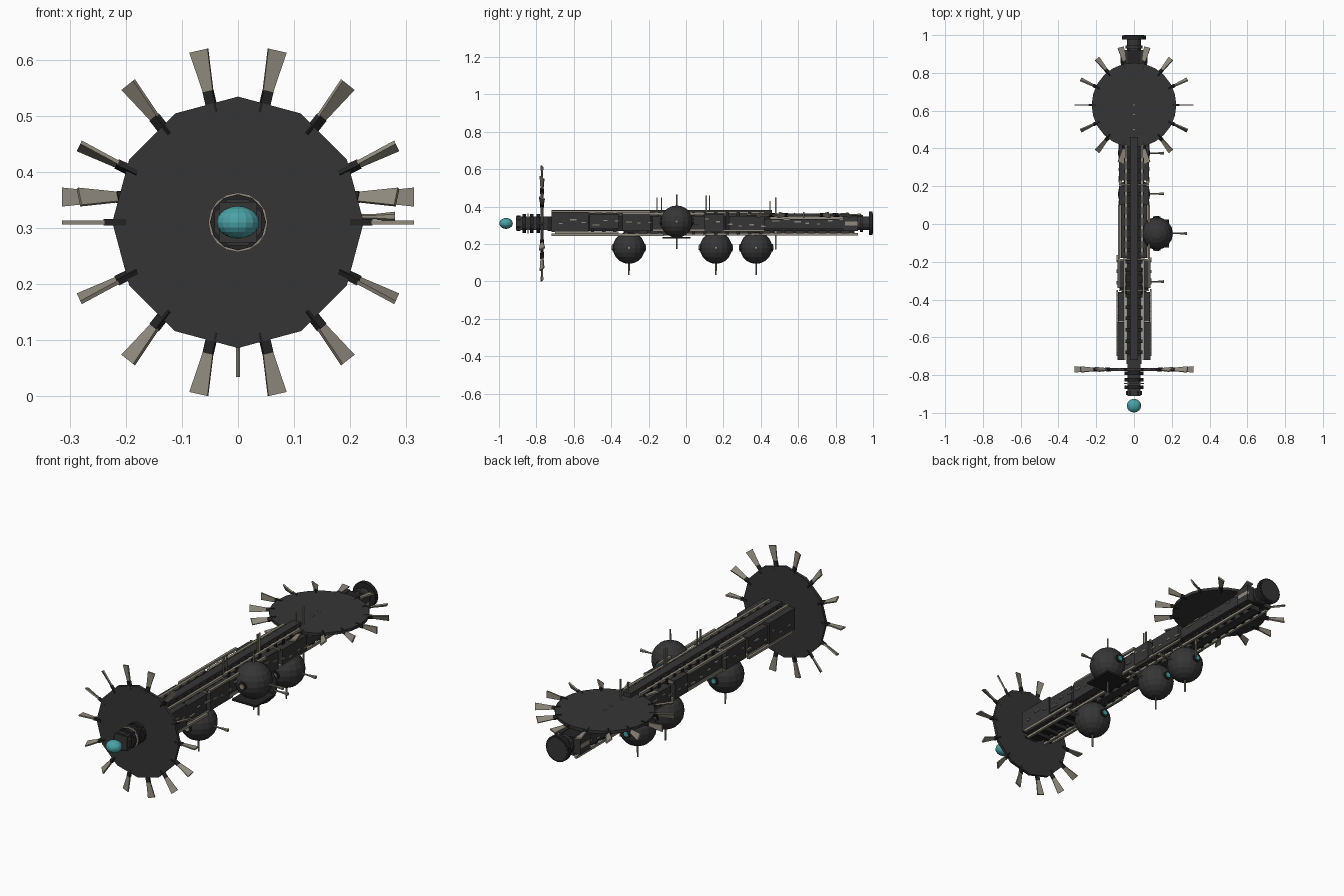
import bpy, bmesh, math, random
from mathutils import Matrix, Vector

if "Cube" in bpy.data.objects:
    bpy.data.objects.remove(bpy.data.objects["Cube"])

random.seed(4)
CZ = 0.31  # height of the spine axis


def material(name, rgb):
    m = bpy.data.materials.new(name)
    m.diffuse_color = (*rgb, 1)
    m.use_nodes = True
    m.node_tree.nodes["Principled BSDF"].inputs["Base Color"].default_value = m.diffuse_color
    return m


HULL = material("charcoal hull", (0.036, 0.036, 0.037))
DARK = material("black hull", (0.017, 0.017, 0.018))
BEIGE = material("warm grey metal", (0.28, 0.255, 0.21))
TEAL = material("teal glass", (0.07, 0.36, 0.38))


class Part:
    """Collects primitives into one named object."""

    def __init__(self, name, mat):
        self.name, self.mat, self.bm = name, mat, bmesh.new()

    def box(self, x0, x1, y0, y1, z0, z1):
        c = Vector(((x0 + x1) / 2, (y0 + y1) / 2, (z0 + z1) / 2))
        s = Matrix.Diagonal((x1 - x0, y1 - y0, z1 - z0, 1))
        bmesh.ops.create_cube(self.bm, size=1, matrix=Matrix.Translation(c) @ s)
        return self

    def rod(self, a, b, r0, r1=None, n=12, spin=0):
        a, b = Vector(a), Vector(b)
        q = (b - a).to_track_quat('Z', 'Y').to_matrix().to_4x4()
        m = Matrix.Translation((a + b) / 2) @ q @ Matrix.Rotation(spin, 4, 'Z')
        bmesh.ops.create_cone(self.bm, cap_ends=True, segments=n, radius1=r0,
                              radius2=r0 if r1 is None else r1, depth=(b - a).length, matrix=m)
        return self

    def ball(self, c, scale, u=16, v=10):
        bmesh.ops.create_uvsphere(self.bm, u_segments=u, v_segments=v, radius=1,
                                  matrix=Matrix.Translation(c) @ Matrix.Diagonal((*scale, 1)))
        return self

    def wedge(self, m, r0, r1, w0, w1, t):
        # tapered paddle along local z, wide in local x
        vs = [self.bm.verts.new(m @ Vector((sx * w, sy * t, r)))
              for r, w in ((r0, w0), (r1, w1)) for sx, sy in ((-1, -1), (1, -1), (1, 1), (-1, 1))]
        for f in ((3, 2, 1, 0), (4, 5, 6, 7), (0, 1, 5, 4), (1, 2, 6, 5), (2, 3, 7, 6), (3, 0, 4, 7)):
            self.bm.faces.new([vs[i] for i in f])

    def done(self):
        bmesh.ops.recalc_face_normals(self.bm, faces=self.bm.faces)
        me = bpy.data.meshes.new(self.name)
        self.bm.to_mesh(me)
        self.bm.free()
        me.materials.append(self.mat)
        ob = bpy.data.objects.new(self.name, me)
        bpy.context.collection.objects.link(ob)
        return ob


# Two paddle wheels: one upright at the front, one lying flat at the rear
def wheel(name, frame, twist, sides):
    disc = Part(name + "_disc", HULL)
    h = frame @ Vector((0, 0.007, 0)), frame @ Vector((0, -0.007, 0))
    disc.rod(h[0], h[1], 0.224, n=sides)
    disc.done()
    stems, blades = Part(name + "_stems", DARK), Part(name + "_blades", BEIGE)
    for k in range(14):
        a = math.pi / 2 + k * math.tau / 14
        m = frame @ Matrix.Rotation(a, 4, 'Y') @ Matrix.Rotation(a * twist, 4, 'Z')
        stems.wedge(m, 0.20, 0.24, 0.009, 0.009, 0.006)
        blades.wedge(m, 0.238, 0.314, 0.009, 0.017, 0.0035)
    stems.done()
    blades.done()


wheel("front_wheel", Matrix.Translation((0, -0.77, CZ)), 1, 12)
wheel("rear_wheel", Matrix.Translation((0, 0.63, 0.355)) @ Matrix.Rotation(math.pi / 2, 4, 'X'), 1, 24)

# Nose block with collars and glass bubble
nose = Part("nose_block", HULL)
nose.box(-0.034, 0.034, -0.91, -0.70, CZ - 0.036, CZ + 0.036)
nose.rod((0, -0.905, CZ), (0, -0.885, CZ), 0.045, n=8, spin=math.pi / 8)
nose.done()
collar = Part("nose_collars", DARK)
for y in (-0.865, -0.825, -0.79):
    collar.rod((0, y - 0.009, CZ), (0, y + 0.009, CZ), 0.05, n=12)
collar.done()
collar = Part("nose_trim", BEIGE)
collar.rod((0, -0.848, CZ), (0, -0.842, CZ), 0.053, n=16)
collar.done()
Part("nose_bubble", TEAL).ball((0, -0.962, CZ), (0.038, 0.036, 0.029), 16, 10).done()

# Central spine core and raised top beam
core = Part("spine_core", DARK)
core.box(-0.04, 0.04, -0.74, 0.92, CZ - 0.04, CZ + 0.036)
core.done()
beam = Part("top_beam", HULL)
beam.box(-0.021, 0.021, -0.72, 0.46, 0.34, 0.382)
beam.box(-0.021, 0.021, -0.30, 0.90, 0.245, 0.275)
beam.done()

# Side armour boxes, mirrored left and right: inner x, outer x, y range, z range
armour = Part("side_armour", HULL)
for s in (-1, 1):
    for xi, xo, y0, y1, z0, z1 in (
            (0.045, 0.088, -0.72, -0.52, 0.265, 0.37), (0.045, 0.085, -0.515, -0.36, 0.28, 0.36),
            (0.045, 0.088, -0.34, -0.19, 0.27, 0.36), (0.035, 0.07, -0.18, 0.10, 0.275, 0.35),
            (0.04, 0.08, 0.10, 0.20, 0.27, 0.36), (0.04, 0.08, 0.23, 0.42, 0.275, 0.35),
            (0.035, 0.062, 0.42, 0.84, 0.28, 0.335), (0.035, 0.07, 0.84, 0.92, 0.27, 0.35)):
        armour.box(*sorted((s * xi, s * xo)), y0, y1, z0, z1)
armour.done()

# Long metal rails on the corners
rails = Part("corner_rails", BEIGE)
for s in (-1, 1):
    for x, y0, y1, z in ((0.05, -0.72, -0.19, 0.372), (0.042, -0.17, 0.42, 0.368),
                         (0.05, -0.72, -0.12, 0.25), (0.045, -0.1, 0.92, 0.252),
                         (0.045, 0.45, 0.92, 0.34), (0.086, -0.70, -0.36, 0.262),
                         (0.07, -0.18, 0.42, 0.272), (0.08, -0.34, 0.10, 0.362)):
        rails.box(s * x - 0.006, s * x + 0.006, y0, y1, z - 0.006, z + 0.006)
rails.done()

# Ribs across the spine, and small hull fittings
ribs, fittings = Part("spine_ribs", DARK), Part("hull_fittings", BEIGE)
for i in range(27):
    y = -0.68 + i * 0.06
    w = 0.052 if y < 0.42 else 0.046
    ribs.box(-w, w, y - 0.009, y + 0.009, 0.25, 0.372 if y < 0.40 else 0.345)
    for s in (-1, 1):
        x = s * (0.089 if y < -0.2 else 0.078 if y < 0.42 else 0.063)
        z = random.uniform(0.29, 0.33)
        fittings.box(x - 0.004, x + 0.004, y, y + random.uniform(0.015, 0.04), z, z + 0.007)
for y in (-0.35, -0.19, 0.21):
    fittings.box(-0.08, 0.08, y - 0.004, y + 0.004, 0.35, 0.362)
ribs.done()
fittings.done()

# Tail neck and round end plate
tail = Part("tail_neck", HULL)
tail.rod((0, 0.90, CZ), (0, 0.985, CZ), 0.036, n=12)
tail.rod((0, 0.93, CZ), (0, 0.945, CZ), 0.045, n=12)
tail.done()
tail = Part("tail_plate", DARK)
tail.rod((0, 0.978, CZ), (0, 0.998, CZ), 0.063, n=16)
tail.done()
Part("tail_ring_plate", HULL).rod((0, 0.99, CZ), (0, 1.0, CZ), 0.054, n=16).done()
tail = Part("tail_fins", BEIGE)
for s in (-1, 1):
    tail.box(s * 0.066 - 0.005, s * 0.066 + 0.005, 0.85, 0.92, 0.30, 0.32)
tail.done()

# Tank spheres with spikes, portholes and docking rings
tanks = ((0, -0.305, 0.18), (0.12, -0.05, 0.32), (0, 0.16, 0.18), (0, 0.375, 0.18))
ball, spike = Part("tank_spheres", HULL), Part("tank_spikes", BEIGE)
glass, ring = Part("tank_portholes", TEAL), Part("tank_port_rims", DARK)
for c in tanks:
    c = Vector(c)
    ball.ball(c, (0.086, 0.086, 0.086))
    dirs = [(1, 0, 0), (0, 0, -1)] + ([(0, 0, 1)] if c.x > 0 else [])
    for d in map(Vector, dirs):
        spike.rod(c + d * 0.08, c + d * 0.125, 0.0045, n=6)
        spike.rod(c + d * 0.115, c + d * (0.16 if d.x else 0.146), 0.004, 0.009 if d.x else 0.004, n=6)
    for s in (-1, 1):
        e = Vector((0, s, 0))
        ring.rod(c + e * 0.075, c + e * 0.089, 0.02, n=12)
        (glass if s > 0 else spike).rod(c + e * 0.08, c + e * 0.092, 0.012, n=12)
for p in (ball, spike, glass, ring):
    p.done()

# Tank supports and the plate under the side tank
arm = Part("tank_supports", DARK)
for x, y, z in tanks:
    if x == 0:
        arm.box(-0.025, 0.025, y - 0.03, y + 0.03, 0.23, 0.29)
arm.box(0.03, 0.10, -0.08, -0.02, 0.29, 0.33)
arm.box(0.055, 0.185, -0.125, 0.025, 0.229, 0.238)
arm.done()

# Thin masts on the spine
masts = Part("masts", BEIGE)
for x, y, z0, z1 in ((0.03, -0.155, 0.34, 0.45), (0.03, -0.13, 0.34, 0.45), (0.03, 0.108, 0.34, 0.46),
                     (0.03, 0.125, 0.34, 0.46), (0.0, 0.45, 0.34, 0.43), (0.02, 0.48, 0.17, 0.45)):
    masts.box(x - 0.003, x + 0.003, y - 0.003, y + 0.003, z0, z1)
for y in (0.5, 0.58, 0.63):
    masts.box(-0.006, 0.006, y - 0.003, y + 0.003, 0.355, 0.366)
masts.done()
